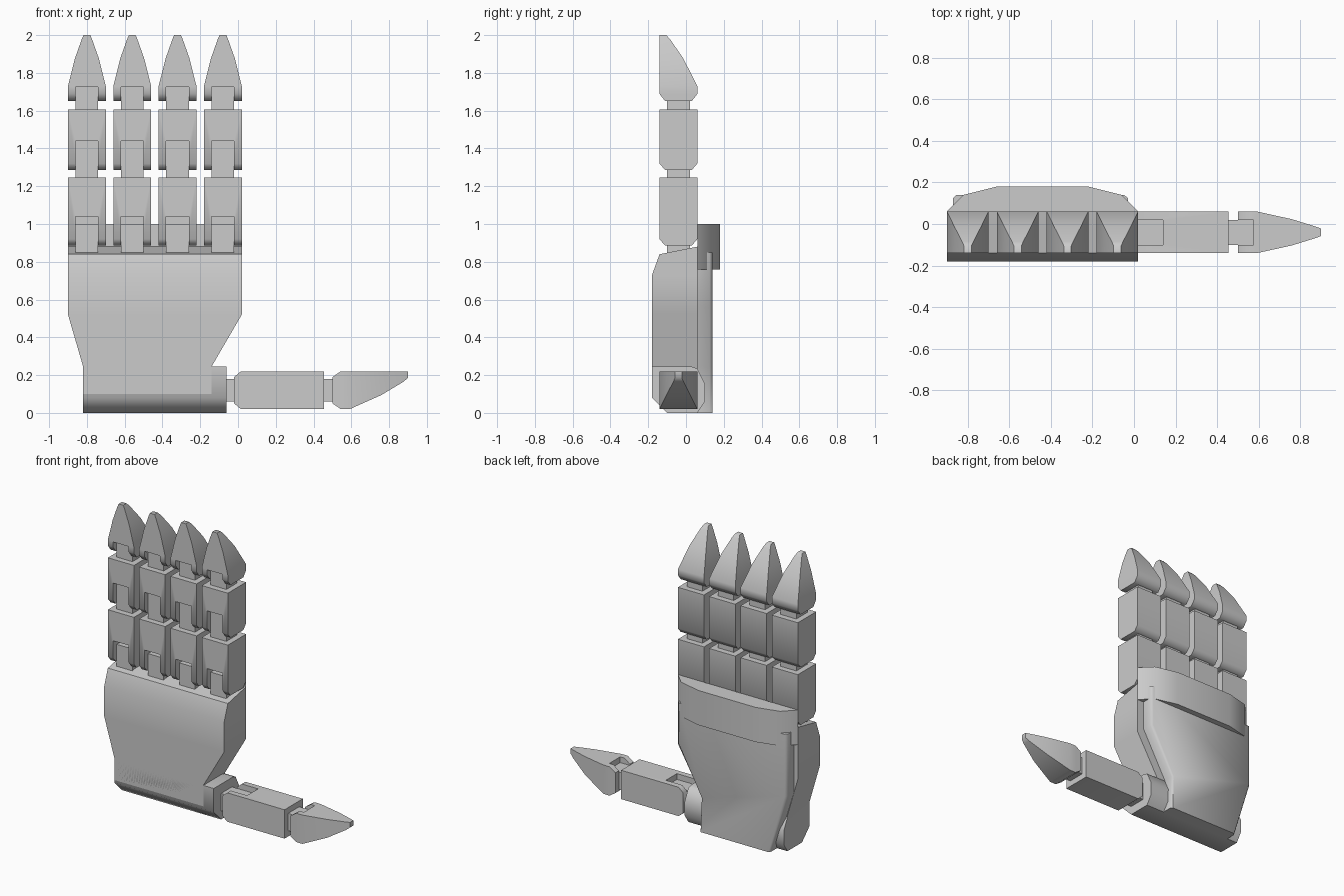
import bpy, bmesh, math
from mathutils import Matrix, Vector

cube = bpy.data.objects.get("Cube")
if cube:
    bpy.data.objects.remove(cube, do_unlink=True)

grey = bpy.data.materials.new("plain grey")
grey.use_nodes = True
colour = (0.6, 0.6, 0.6, 1)
grey.diffuse_color = colour
grey.node_tree.nodes["Principled BSDF"].inputs["Base Color"].default_value = colour


def loft(name, rings, matrix=Matrix()):
    """Join matching rings of points into a capped solid."""
    bm = bmesh.new()
    loops = [[bm.verts.new(matrix @ Vector(p)) for p in ring] for ring in rings]
    n = len(loops[0])
    for a, b in zip(loops, loops[1:]):
        for i in range(n):
            j = (i + 1) % n
            bm.faces.new((a[i], a[j], b[j], b[i]))
    bm.faces.new(loops[0][::-1])
    bm.faces.new(loops[-1])
    bmesh.ops.recalc_face_normals(bm, faces=bm.faces)
    mesh = bpy.data.meshes.new(name)
    bm.to_mesh(mesh)
    bm.free()
    mesh.materials.append(grey)
    obj = bpy.data.objects.new(name, mesh)
    bpy.context.collection.objects.link(obj)
    return obj


def rect(h, x0, x1, y0, y1, tilt=0):
    """Rectangular ring at height h, its back edge raised by tilt."""
    return [(x0, y0, h), (x1, y0, h), (x1, y1, h + tilt), (x0, y1, h + tilt)]


def box(name, x0, x1, y0, y1, z0, z1, matrix=Matrix()):
    return loft(name, [rect(z, x0, x1, y0, y1) for z in (z0, z1)], matrix)


def cut_notch(obj, top, matrix):
    """Open a slot for the hinge in the front of a segment, up to top."""
    cutter = box("notch_cutter", -0.06, 0.06, -0.2, 0.06, top - 0.3, top, matrix)
    mod = obj.modifiers.new("notch", "BOOLEAN")
    mod.operation = "DIFFERENCE"
    mod.solver = "EXACT"
    mod.object = cutter
    graph = bpy.context.evaluated_depsgraph_get()
    mesh = bpy.data.meshes.new_from_object(obj.evaluated_get(graph))
    obj.modifiers.clear()
    obj.data = mesh
    bpy.data.objects.remove(cutter, do_unlink=True)


R = 0.1  # half the thickness of a digit


def segment(name, start, end, slot, matrix):
    rings = [rect(start, -R, R, -0.07, 0.07)]
    rings += [rect(h, -R, R, -R, R) for h in (start + 0.035, end)]
    cut_notch(loft(name, rings, matrix), start + slot, matrix)


def tip(name, start, end, matrix):
    length = end - start
    shape = [(0, R, 0.07, -0.07), (0.11, R, R, -R), (0.23, R, R, -R),
             (0.65, 0.063, 0.025, -R), (0.94, 0.027, -0.045, -R), (1, 0.018, -0.065, -R)]
    rings = [rect(start + t * length, -w, w, front, back) for t, w, back, front in shape]
    cut_notch(loft(name, rings, matrix), start + 0.075, matrix)


def hinge(name, start, end, matrix):
    box(name, -0.06, 0.06, -0.06, 0.06, start, end, matrix)


# Four fingers
for i, finger in enumerate(("outer", "third", "middle", "index")):
    place = Matrix.Translation((-0.8 + 0.24 * i, -0.04, 0))
    hinge(finger + "_knuckle_hinge", 0.8, 1.0, place)
    segment(finger + "_lower_segment", 0.885, 1.245, 0.155, place)
    hinge(finger + "_middle_hinge", 1.2, 1.44, place)
    segment(finger + "_middle_segment", 1.285, 1.605, 0.155, place)
    hinge(finger + "_tip_hinge", 1.57, 1.725, place)
    tip(finger + "_tip", 1.65, 2.0, place)

# Thumb lies along +x with its slotted side up
place = Matrix(((0, 0, 1, 0), (-1, 0, 0, -0.04), (0, -1, 0, 0.12), (0, 0, 0, 1)))
hinge("thumb_base_hinge", -0.12, 0.14, place)
segment("thumb_segment", -0.02, 0.455, 0.16, place)
hinge("thumb_tip_hinge", 0.42, 0.575, place)
tip("thumb_tip", 0.5, 0.9, place)

# Palm
loft("palm", [rect(0.1, -0.82, -0.14, -0.18, 0.06),
              rect(0.245, -0.82, -0.14, -0.18, 0.06),
              rect(0.52, -0.9, 0.02, -0.18, 0.06),
              rect(0.73, -0.9, 0.02, -0.18, 0.06),
              rect(0.84, -0.9, 0.02, -0.14, 0.06, 0.04)])

# Wrist block, one side profile drawn across
wrist = [(-0.1, 0), (0.06, 0), (0.1, 0.06), (0.1, 0.155), (0.06, 0.235),
         (0.03, 0.245), (-0.18, 0.245), (-0.18, 0.08)]
loft("wrist", [[(x, y, z) for y, z in wrist] for x in (-0.82, -0.06)])

# Plate on the back of the hand, with a narrow bevelled rim
plate = [(-0.74, 0), (-0.2, 0), (-0.21, 0.24), (-0.03, 0.56), (-0.03, 0.85),
         (-0.87, 0.85), (-0.87, 0.42)]
loft("back_plate", [[(-0.46 + (x + 0.46) * s, y, z) for x, z in plate]
                    for y, s in ((0.05, 1), (0.125, 1), (0.14, 0.96))])

# Knuckle guard
guard = [(-0.9, 0.06), (0.02, 0.06), (-0.06, 0.14), (-0.22, 0.18),
         (-0.66, 0.18), (-0.82, 0.14)]
loft("knuckle_guard", [[(x, y, z) for x, y in guard] for z in (0.76, 1.0)])

# Smooth shading with sharp edges kept
bpy.ops.object.select_all(action="DESELECT")
for obj in bpy.context.collection.objects:
    if obj.type == "MESH" and grey.name in obj.data.materials:
        obj.select_set(True)
        bpy.context.view_layer.objects.active = obj
bpy.ops.object.shade_smooth_by_angle(angle=math.radians(55))
